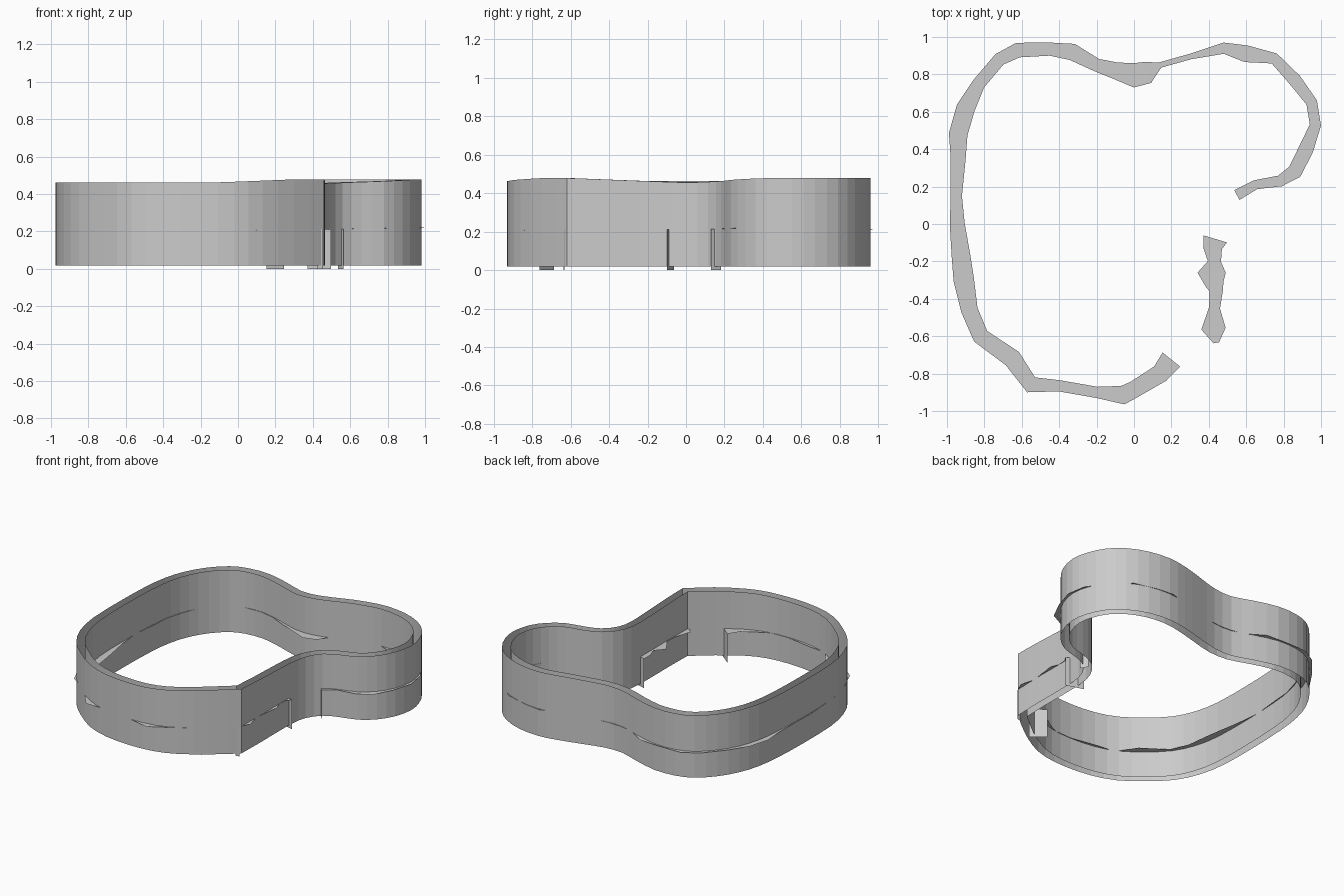
import bpy
from mathutils import Vector

if "Cube" in bpy.data.objects:
    bpy.data.objects.remove(bpy.data.objects["Cube"])


def make_mesh(name, verts, faces):
    me = bpy.data.meshes.new(name)
    me.from_pydata([tuple(v) for v in verts], [], faces)
    me.update()
    ob = bpy.data.objects.new(name, me)
    bpy.context.collection.objects.link(ob)
    return ob


def refine(pts, steps):
    """Catmull-Rom through an open path; the two ends stay a sharp corner."""
    p = [pts[0]] + pts + [pts[-1]]
    out = []
    for i in range(1, len(p) - 2):
        a, b, c, d = p[i - 1:i + 3]
        for s in range(steps):
            t = s / steps
            out.append(0.5 * (2 * b + (c - a) * t + (2 * a - 5 * b + 4 * c - d) * t * t
                              + (3 * b - a - 3 * c + d) * t ** 3))
    return out


def normals(pts, closed):
    """Left-hand mitred normals along a path."""
    n, res = len(pts), []
    for i in range(n):
        prv = pts[i - 1] if closed or i > 0 else pts[i]
        nxt = pts[(i + 1) % n] if closed or i < n - 1 else pts[i]
        d1, d2 = pts[i] - prv, nxt - pts[i]
        d1 = (d1 if d1.length else d2).normalized()
        d2 = (d2 if d2.length else d1).normalized()
        m = Vector((-d1.y - d2.y, d1.x + d2.x)).normalized()
        res.append(m / max(0.7, m.dot(Vector((-d1.y, d1.x)))))
    return res


def top_height(p):
    """Gently uneven upper edge, lower at the recess on the right."""
    rise = 0.016 * max(0.0, min(1.0, (p.x + 0.1) / 0.4))
    dip = 0.024 * max(0.0, 1 - (p - Vector((0.5, 0.0))).length / 0.6)
    return 0.462 + rise - dip


def wall(name, pts, flip=False):
    n = len(pts)
    verts = [(p.x, p.y, 0.018) for p in pts] + [(p.x, p.y, top_height(p)) for p in pts]
    faces = [(i, (i + 1) % n, (i + 1) % n + n, i + n) for i in range(n)]
    make_mesh(name, verts, [f[::-1] for f in faces] if flip else faces)


def strip(name, rows):
    """Flat ragged ledge with a vertical drop to the floor at each end."""
    pts = [Vector((x, y)) for x, y, w in rows]
    nor = normals(pts, False)
    verts = []
    for i, (p, m, row) in enumerate(zip(pts, nor, rows)):
        m = m.normalized() * row[2] / 2
        z = 0.205 + 0.015 * max(0, p.x)
        pair = [p + m, p - m]
        if i == 0:
            verts += [(q.x, q.y, 0) for q in pair]
        verts += [(q.x, q.y, z) for q in pair]
        if i == len(pts) - 1:
            verts += [(q.x, q.y, 0) for q in pair]
    faces = [(2 * i, 2 * i + 2, 2 * i + 3, 2 * i + 1) for i in range(len(verts) // 2 - 1)]
    # keep the ledge facing up
    make_mesh(name, verts, [f[::-1] for f in faces])
    ob = bpy.data.objects[name]
    if sum(f.normal.z for f in ob.data.polygons) < 0:
        ob.data.flip_normals()


# Outer outline, counter-clockwise from the sharp front corner
outline = [(0.46, -0.62), (0.465, -0.4), (0.465, -0.08), (0.49, 0.06), (0.56, 0.155),
           (0.66, 0.2), (0.78, 0.235), (0.88, 0.31), (0.95, 0.42), (0.98, 0.55),
           (0.96, 0.67), (0.9, 0.79), (0.8, 0.88), (0.66, 0.94), (0.5, 0.96),
           (0.36, 0.94), (0.2, 0.9), (0.04, 0.86), (-0.1, 0.86), (-0.25, 0.91),
           (-0.42, 0.955), (-0.58, 0.95), (-0.7, 0.905), (-0.81, 0.8), (-0.89, 0.67),
           (-0.94, 0.52), (-0.965, 0.33), (-0.975, 0.05), (-0.97, -0.25),
           (-0.93, -0.45), (-0.85, -0.61), (-0.72, -0.74), (-0.57, -0.85),
           (-0.4, -0.91), (-0.2, -0.93), (-0.02, -0.915), (0.13, -0.86),
           (0.3, -0.75), (0.46, -0.62)]
outer = refine([Vector(p) for p in outline], 2)
inner = [p + m * 0.055 for p, m in zip(outer, normals(outer, True))]

# Two open walls
wall("outer_wall", outer)
wall("inner_wall", inner, flip=True)

# Ragged ledge between the walls: x, y, width
strip("long_ledge", [
    (0.2, -0.725, 0.12), (0.14, -0.8, 0.1), (0.0, -0.885, 0.09), (-0.06, -0.915, 0.1),
    (-0.2, -0.9, 0.06), (-0.4, -0.865, 0.06), (-0.55, -0.86, 0.09), (-0.65, -0.72, 0.1),
    (-0.82, -0.6, 0.09), (-0.88, -0.46, 0.09), (-0.91, -0.3, 0.11), (-0.925, -0.17, 0.1),
    (-0.945, 0, 0.08), (-0.95, 0.15, 0.06), (-0.94, 0.35, 0.08), (-0.94, 0.48, 0.1),
    (-0.9, 0.62, 0.1), (-0.83, 0.75, 0.07), (-0.72, 0.88, 0.07), (-0.62, 0.93, 0.08),
    (-0.45, 0.935, 0.07), (-0.33, 0.92, 0.09), (-0.2, 0.85, 0.07), (-0.1, 0.82, 0.09),
    (0.0, 0.795, 0.13), (0.07, 0.81, 0.12), (0.14, 0.85, 0.03), (0.3, 0.895, 0.03),
    (0.48, 0.94, 0.06), (0.6, 0.91, 0.09), (0.75, 0.885, 0.06), (0.86, 0.77, 0.07),
    (0.95, 0.65, 0.06), (0.97, 0.53, 0.06), (0.92, 0.4, 0.08), (0.86, 0.28, 0.08),
    (0.78, 0.23, 0.06), (0.65, 0.21, 0.05), (0.55, 0.155, 0.06)])
strip("short_ledge", [
    (0.435, -0.08, 0.13), (0.42, -0.13, 0.1), (0.43, -0.2, 0.07), (0.415, -0.26, 0.15),
    (0.43, -0.32, 0.1), (0.44, -0.36, 0.07), (0.43, -0.45, 0.06), (0.425, -0.56, 0.13),
    (0.44, -0.635, 0.03)])
